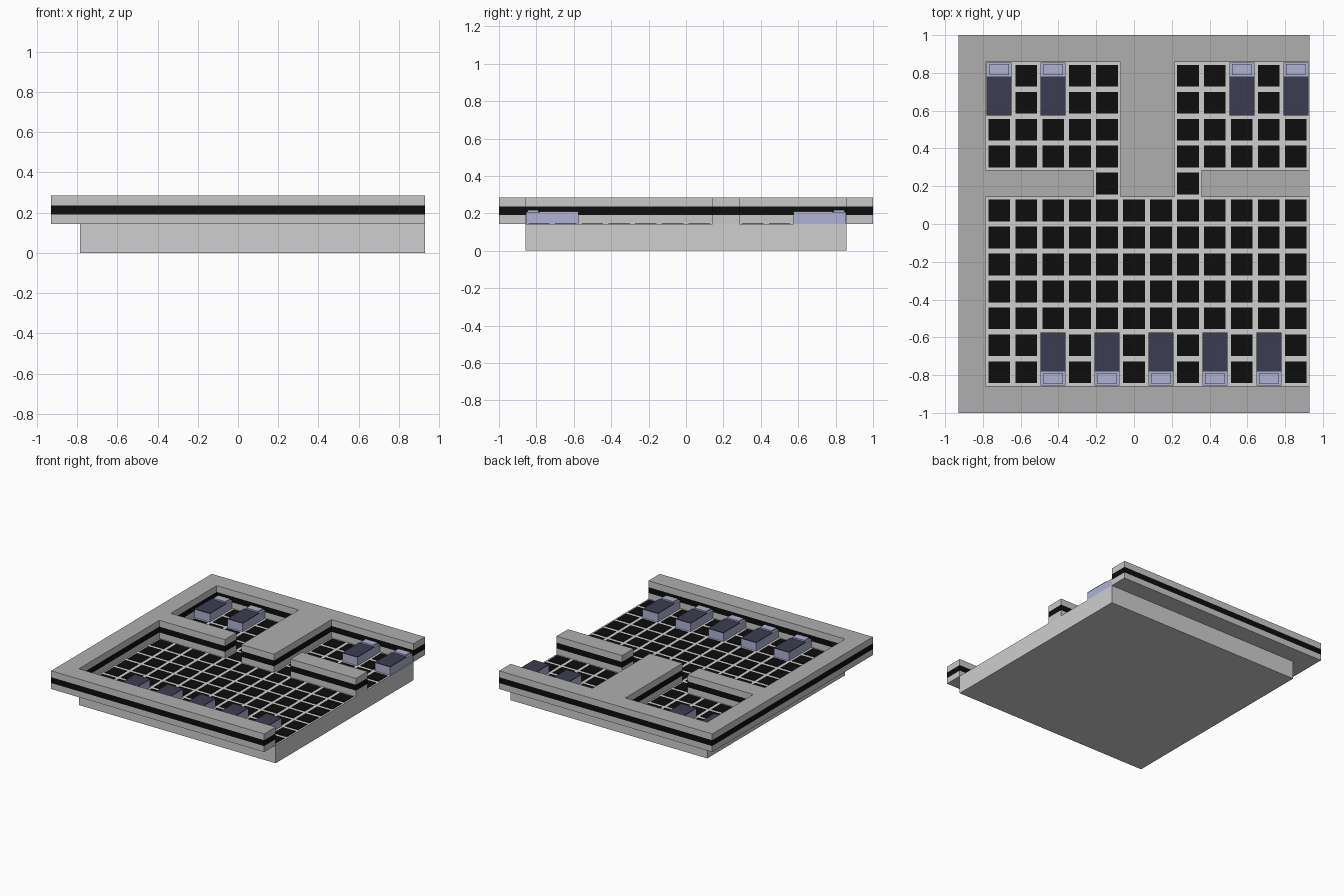
import bpy, bmesh

if "Cube" in bpy.data.objects:
    bpy.data.objects.remove(bpy.data.objects["Cube"])

U = 1 / 7           # module: one floor cell
STRIPE = (0.33, 0.65)  # stripe limits as a fraction of wall height


def material(name, rgb):
    m = bpy.data.materials.new(name)
    m.diffuse_color = (*rgb, 1)
    m.use_nodes = True
    m.node_tree.nodes["Principled BSDF"].inputs["Base Color"].default_value = m.diffuse_color
    return m


FLOOR = material("light grey", (0.62, 0.62, 0.62))
SIDE = material("wall side grey", (0.58, 0.58, 0.58))
TOP = material("wall top grey", (0.43, 0.43, 0.43))
BLACK = material("black", (0.004, 0.004, 0.004))
SHEET = material("pale lavender", (0.42, 0.45, 0.65))
BLANKET = material("dark blue", (0.045, 0.045, 0.085))


def add_box(bm, x0, x1, y0, y1, z0, z1, mat=0):
    v = [bm.verts.new((x, y, z)) for z in (z0, z1)
         for x, y in ((x0, y0), (x1, y0), (x1, y1), (x0, y1))]
    quads = [(3, 2, 1, 0), (4, 5, 6, 7)]
    quads += [(i, (i + 1) % 4, (i + 1) % 4 + 4, i + 4) for i in range(4)]
    for q in quads:
        bm.faces.new([v[i] for i in q]).material_index = mat


def finish(bm, name, *mats):
    me = bpy.data.meshes.new(name)
    bm.to_mesh(me)
    bm.free()
    for m in mats:
        me.materials.append(m)
    ob = bpy.data.objects.new(name, me)
    bpy.context.collection.objects.link(ob)
    return ob


# floor slabs, running front to back
edges = [-5.5, -4.5, -2.5, -0.5, 1.5, 3.5, 6.5]
for i, (a, b) in enumerate(zip(edges, edges[1:])):
    bm = bmesh.new()
    add_box(bm, a * U, b * U, -6 * U, 6 * U, 0, U)
    finish(bm, f"floor_slab_{i + 1}", FLOOR)


# walls: box cut at two heights, middle band black, top darker
def wall(name, x0, x1, y0, y1):
    bm = bmesh.new()
    add_box(bm, x0 * U, x1 * U, y0 * U, y1 * U, U, 2 * U)
    for f in STRIPE:
        bmesh.ops.bisect_plane(bm, geom=bm.verts[:] + bm.edges[:] + bm.faces[:],
                               plane_co=(0, 0, U * (1 + f)), plane_no=(0, 0, 1))
    bm.normal_update()
    for f in bm.faces:
        h = f.calc_center_median().z / U - 1
        if f.normal.z > 0.5:
            f.material_index = 1
        elif STRIPE[0] < h < STRIPE[1]:
            f.material_index = 2
    finish(bm, name, SIDE, TOP, BLACK)


walls = {
    "left_wall": (-6.5, -5.5, -7, 7),
    "back_wall": (-5.5, 6.5, 6, 7),
    "front_wall": (-5.5, 6.5, -7, -6),
    "centre_wall_left": (-0.5, 0.5, 1, 6),
    "centre_wall_right": (0.5, 1.5, 1, 6),
    "room_wall_left": (-5.5, -1.5, 1, 2),
    "room_wall_right": (2.5, 6.5, 1, 2),
}
for name, r in walls.items():
    wall(name, *r)

# beds: (cell x, head direction in y)
beds = [(x, 1) for x in (-5, -3, 4, 6)] + [(x, -1) for x in (-3, -1, 1, 3, 5)]


# black floor tiles on every cell not covered by a wall or bed
def covered(x, y):
    in_wall = any(a < x < b and c < y < d for a, b, c, d in walls.values())
    return in_wall or any(x == bx and 4 < y * s < 6 for bx, s in beds)


bm = bmesh.new()
for x in range(-5, 7):
    for j in range(12):
        y = j - 5.5
        if not covered(x, y):
            add_box(bm, (x - .4) * U, (x + .4) * U, (y - .4) * U, (y + .4) * U, U, U + .004)
finish(bm, "floor_tiles", BLACK)

# beds with blanket plate and raised pillow at the wall end
for i, (x, s) in enumerate(beds):
    bm = bmesh.new()

    def part(w, a, b, z0, z1, mat):
        y0, y1 = sorted((s * a * U, s * b * U))
        add_box(bm, (x - w) * U, (x + w) * U, y0, y1, z0, z1, mat)

    part(.46, 4.03, 5.98, U, 0.206, 0)
    part(.46, 4.03, 5.47, 0.206, 0.212, 1)
    part(.36, 5.52, 5.93, 0.206, 0.219, 0)
    finish(bm, f"bed_{i + 1}", SHEET, BLANKET)
